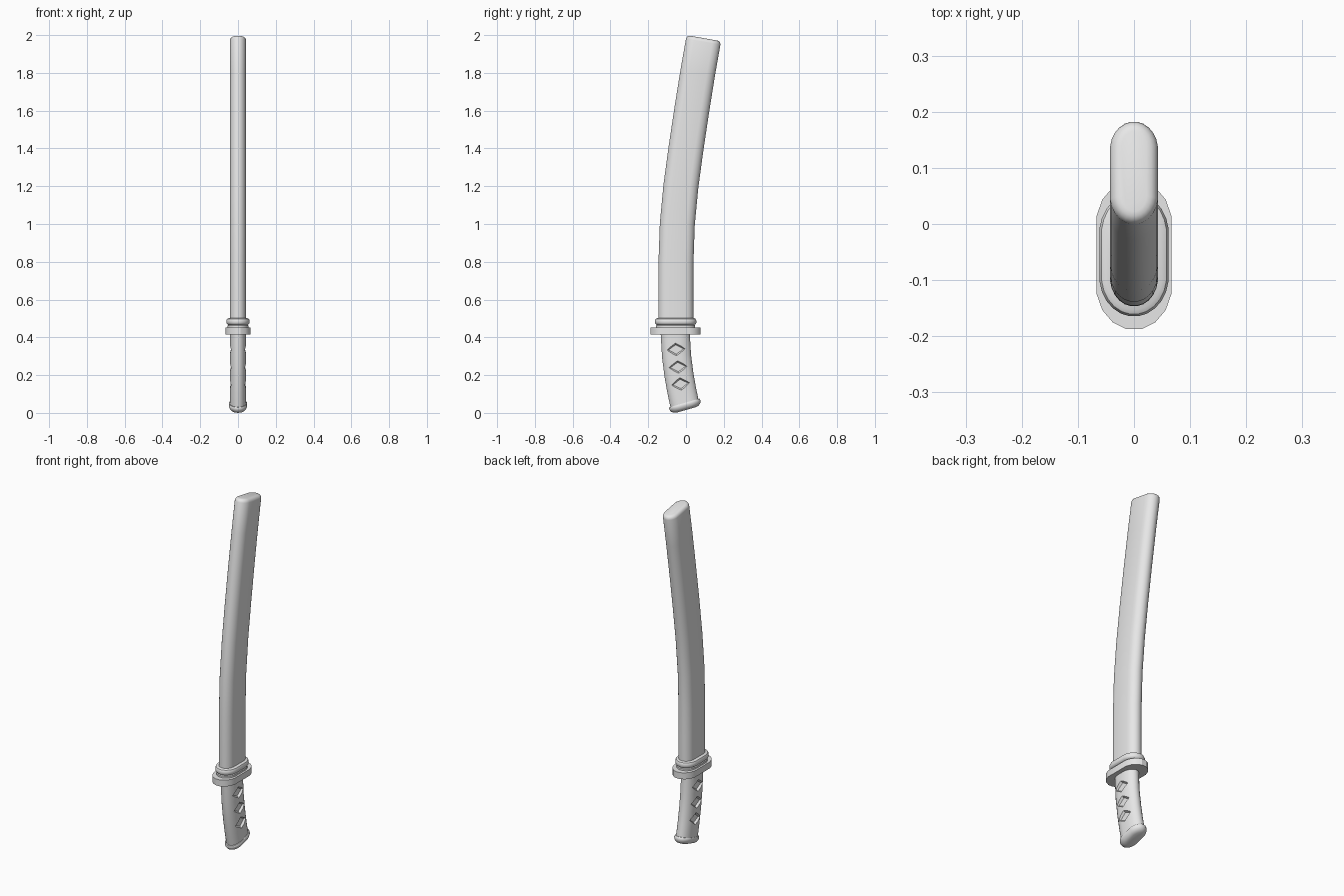
import bpy, bmesh
from math import sin, cos, pi, radians, atan2
from mathutils import Matrix

cube = bpy.data.objects.get("Cube")
if cube:
    bpy.data.objects.remove(cube, do_unlink=True)

GREY = (0.8, 0.8, 0.8, 1)
mat = bpy.data.materials.new("plain grey")
mat.use_nodes = True
mat.diffuse_color = GREY
mat.node_tree.nodes["Principled BSDF"].inputs["Base Color"].default_value = GREY


def finish(name, bm):
    bmesh.ops.recalc_face_normals(bm, faces=bm.faces)
    mesh = bpy.data.meshes.new(name)
    bm.to_mesh(mesh)
    bm.free()
    mesh.materials.append(mat)
    ob = bpy.data.objects.new(name, mesh)
    bpy.context.collection.objects.link(ob)
    return ob


def smooth(ob, angle=35):
    ob.data.shade_smooth()
    ob.data.set_sharp_from_angle(angle=radians(angle))


def loft(name, rings, sides=24):
    """Skin long oval rings: (y, z, tilt, half width, half length, depth of rounded end)."""
    bm = bmesh.new()
    loops = []
    for cy, cz, tilt, hx, hy, end in rings:
        loop = []
        for i in range(sides):
            a = 2 * pi * (i + 0.5) / sides
            y = end * sin(a) + (hy - end) * (1 if sin(a) > 0 else -1)
            loop.append(bm.verts.new((hx * cos(a), cy + y * cos(tilt), cz - y * sin(tilt))))
        loops.append(loop)
    for low, high in zip(loops, loops[1:]):
        for i in range(sides):
            j = (i + 1) % sides
            bm.faces.new((low[i], low[j], high[j], high[i]))
    bm.faces.new(loops[0])
    bm.faces.new(loops[-1])
    return finish(name, bm)


# Curved scabbard with a rounded tip
path = [(-.054, .45), (-.054, .65), (-.053, .8), (-.046, 1.0), (-.027, 1.2),
        (.0, 1.4), (.03, 1.6), (.062, 1.8), (.091, 1.965)]
rings = []
for i, (y, z) in enumerate(path):
    (y0, z0), (y1, z1) = path[max(i - 1, 0)], path[min(i + 1, len(path) - 1)]
    rings.append((y, z, atan2(y1 - y0, z1 - z0), .043, .093, .052))
tip_y, tip_z, tip_tilt = rings[-1][:3]
for rise, inset in ((.007, .002), (.013, .006), (.017, .012), (.019, .02)):
    rings.append((tip_y + rise * sin(tip_tilt), tip_z + rise * cos(tip_tilt), tip_tilt,
                  .043 - inset, .093 - inset, .052 - inset))
smooth(loft("scabbard", rings))

# Ridged collar at the scabbard mouth
collar = [(.448, .053), (.451, .056), (.462, .056), (.466, .052), (.47, .058),
          (.476, .062), (.49, .062), (.498, .058), (.502, .05)]
smooth(loft("collar", [(-.055, z, 0, w, w + .048, w + .01) for z, w in collar]))

# Flat oval guard
smooth(loft("guard", [(-.055, z, 0, .068, .134, .08) for z in (.415, .452)], 16), 25)

# Curved grip
grip_path = [(-.008, .05, -16), (-.023, .12, -12), (-.037, .2, -9),
             (-.05, .3, -6), (-.057, .42, -3)]
grip = loft("grip", [(y, z, radians(t), .042, .0775, .062) for y, z, t in grip_path])

# Diamond recesses sunk into both sides of the grip
bm = bmesh.new()
for y, z, t in ((-.053, .336, 4), (-.042, .243, 5), (-.029, .153, 8)):
    for side in (-1, 1):
        place = (Matrix.Translation((side * .04, y, z)) @ Matrix.Rotation(radians(t), 4, "X")
                 @ Matrix.Diagonal((1, 1, .62, 1)) @ Matrix.Rotation(side * pi / 2, 4, "Y"))
        bmesh.ops.create_cone(bm, cap_ends=True, segments=4, radius1=.04, radius2=.064,
                              depth=.02, matrix=place)
cutter = finish("diamond_cutter", bm)
cutter.hide_render = True
cut = grip.modifiers.new("recesses", "BOOLEAN")
cut.operation = "DIFFERENCE"
cut.solver = "EXACT"
cut.object = cutter
bpy.context.view_layer.objects.active = grip
bpy.ops.object.modifier_apply(modifier=cut.name)
bpy.data.objects.remove(cutter, do_unlink=True)
smooth(grip, 25)

# Domed pommel on the tilted end of the grip
tilt = radians(-16)
pommel = [(-.027, .022, .055), (-.023, .034, .07), (-.014, .043, .081), (-.003, .047, .086),
          (.006, .047, .086), (.011, .044, .083)]
smooth(loft("pommel", [(-.006 + h * sin(tilt), .042 + h * cos(tilt), tilt, w, l, l * .7)
                       for h, w, l in pommel]))
